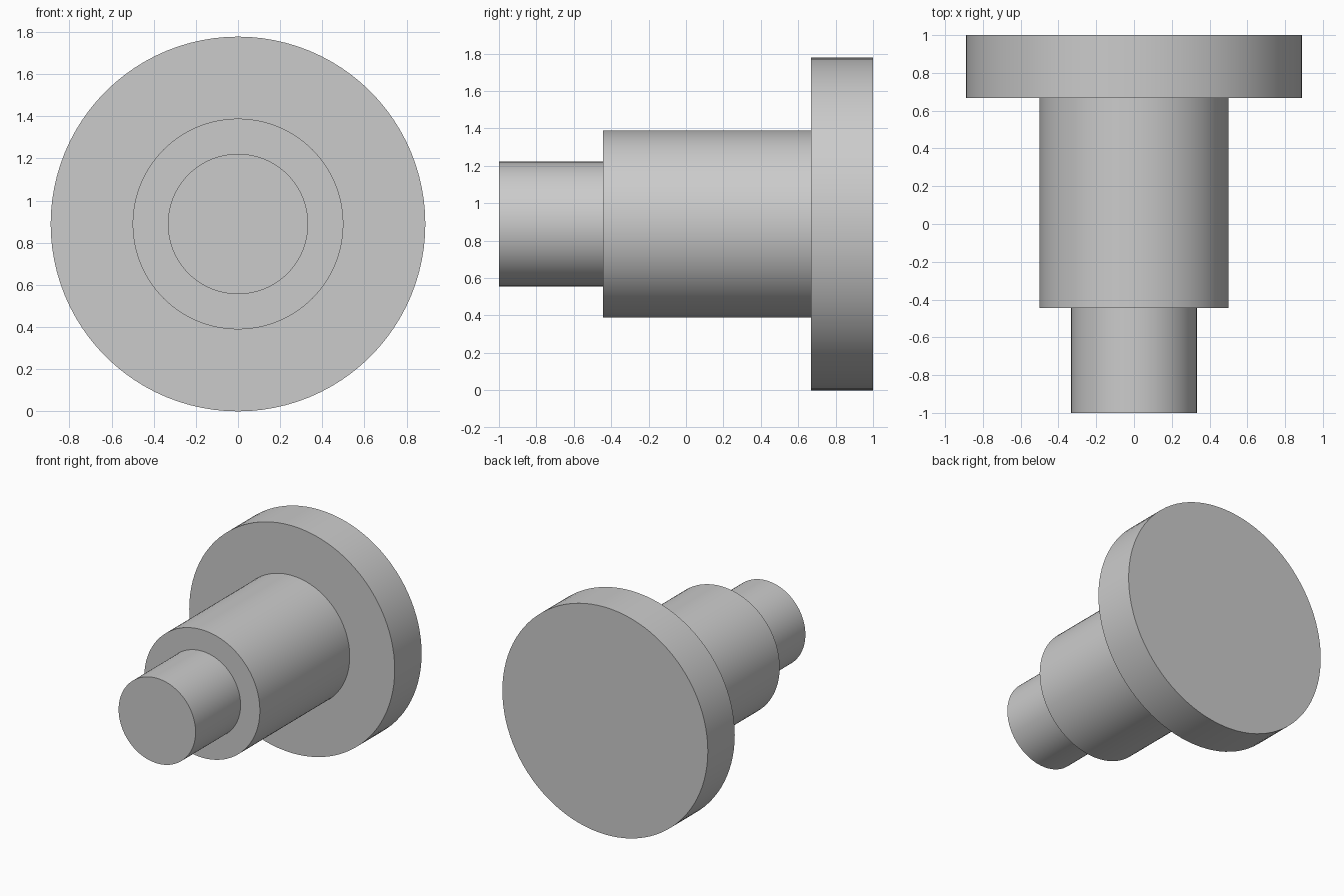
import bpy
import bmesh
from math import pi, radians
from mathutils import Vector

cube = bpy.data.objects.get("Cube")
if cube:
    bpy.data.objects.remove(cube, do_unlink=True)

SIDES = 96
AXIS_HEIGHT = 0.889

# Plain grey material
grey = bpy.data.materials.new("light grey")
grey.use_nodes = True
colour = (0.6, 0.6, 0.6, 1)
grey.diffuse_color = colour
grey.node_tree.nodes["Principled BSDF"].inputs["Base Color"].default_value = colour

# Stepped profile as (radius, y): narrow tip, shank, wide flange
profile = [(0, -1), (0.333, -1), (0.333, -0.444), (0.5, -0.444),
           (0.5, 0.667), (0.889, 0.667), (0.889, 1), (0, 1)]

# Turn the profile around the y axis into one closed solid
bm = bmesh.new()
verts = [bm.verts.new((0, y, r)) for r, y in profile]
edges = [bm.edges.new(pair) for pair in zip(verts, verts[1:])]
bmesh.ops.spin(bm, geom=verts + edges, cent=(0, 0, 0), axis=(0, 1, 0),
               angle=2 * pi, steps=SIDES, use_duplicate=False)
bmesh.ops.remove_doubles(bm, verts=bm.verts, dist=0.0001)
bmesh.ops.recalc_face_normals(bm, faces=bm.faces)
bmesh.ops.translate(bm, verts=bm.verts, vec=Vector((0, 0, AXIS_HEIGHT)))

mesh = bpy.data.meshes.new("stepped_pin")
bm.to_mesh(mesh)
bm.free()
mesh.materials.append(grey)
pin = bpy.data.objects.new("stepped_pin", mesh)
bpy.context.collection.objects.link(pin)

# Smooth round walls with sharp rims
bpy.ops.object.select_all(action="DESELECT")
pin.select_set(True)
bpy.context.view_layer.objects.active = pin
bpy.ops.object.shade_smooth_by_angle(angle=radians(30))
